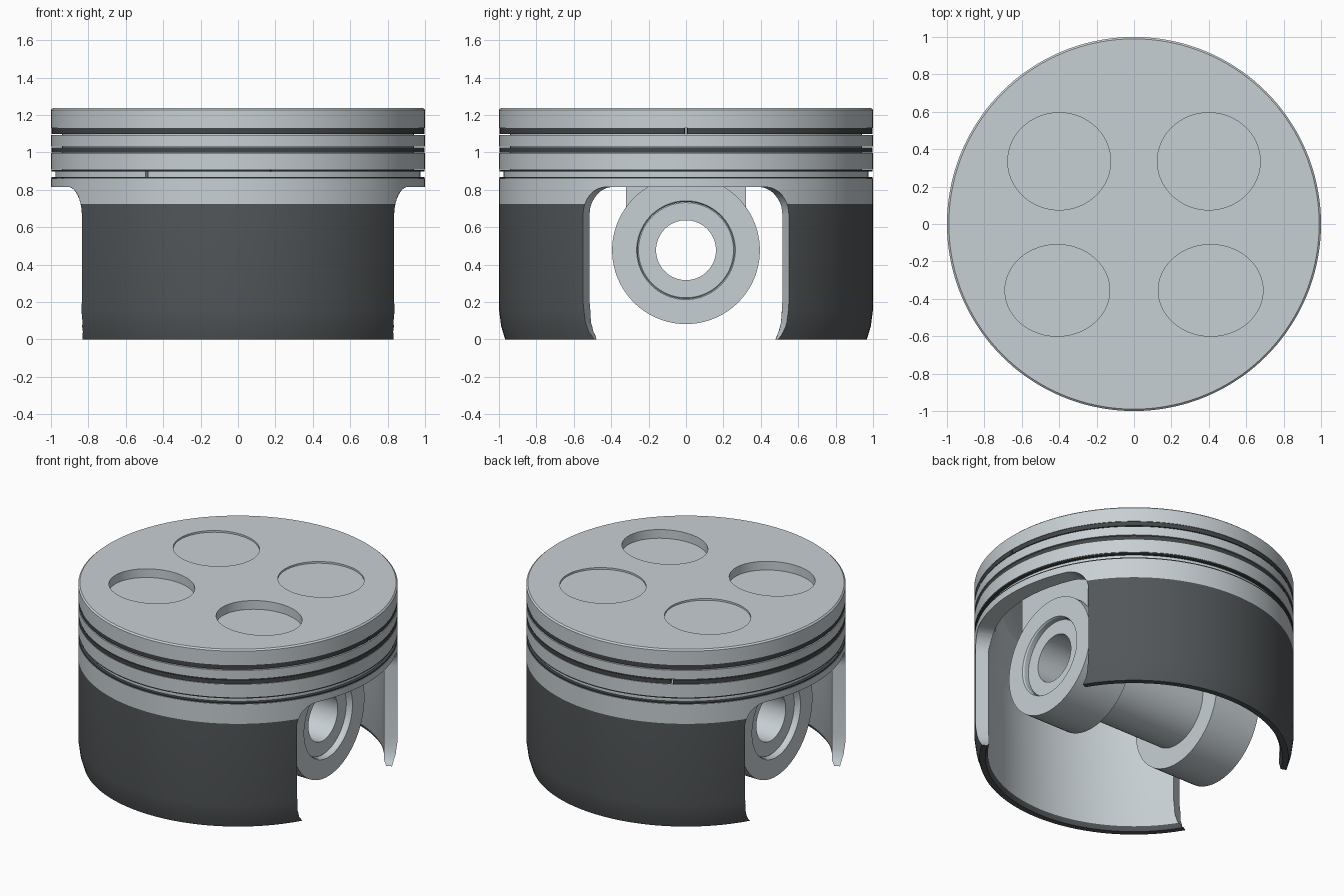
import bpy, bmesh, math
from mathutils import Matrix

cube = bpy.data.objects.get("Cube")
if cube:
    bpy.data.objects.remove(cube, do_unlink=True)


def material(name, rgb):
    m = bpy.data.materials.new(name)
    m.use_nodes = True
    m.diffuse_color = (*rgb, 1)
    m.node_tree.nodes["Principled BSDF"].inputs["Base Color"].default_value = (*rgb, 1)
    return m


METAL = material("brushed aluminium", (0.575, 0.63, 0.66))
COAT = material("dark skirt coating", (0.085, 0.094, 0.10))
RING = material("ring steel", (0.055, 0.061, 0.062))
TO_X = Matrix.Rotation(math.pi / 2, 4, 'Y')  # turns the lathe axis onto x
TOP = 1.236
PIN_Z = 0.477


def finish(name, bm, mats):
    bmesh.ops.remove_doubles(bm, verts=bm.verts, dist=1e-5)
    bmesh.ops.recalc_face_normals(bm, faces=bm.faces)
    mesh = bpy.data.meshes.new(name)
    bm.to_mesh(mesh)
    bm.free()
    for m in mats:
        mesh.materials.append(m)
    ob = bpy.data.objects.new(name, mesh)
    bpy.context.collection.objects.link(ob)
    return ob


def smooth(ob):
    bpy.ops.object.select_all(action='DESELECT')
    ob.select_set(True)
    bpy.context.view_layer.objects.active = ob
    bpy.ops.object.shade_smooth_by_angle(angle=math.radians(30))


def lathe(name, profile, mats=(METAL,), n=144, closed=True, gap=0, at=0, matrix=None, rule=None):
    """Turn (radius, height) points around z; a gap leaves a split ring centred on angle at."""
    bm = bmesh.new()
    steps = n + 1 if gap else n
    rows = []
    for i in range(steps):
        a = at + gap / 2 + (2 * math.pi - gap) * i / n
        rows.append([bm.verts.new((r * math.cos(a), r * math.sin(a), z)) for r, z in profile])
    count = len(profile)
    for i in range(n):
        a, b = rows[i], rows[(i + 1) % steps]
        for j in range(count if closed else count - 1):
            k = (j + 1) % count
            if profile[j][0] == 0:
                corners = (a[j], b[k], a[k])
            elif profile[k][0] == 0:
                corners = (a[j], b[j], a[k])
            else:
                corners = (a[j], b[j], b[k], a[k])
            face = bm.faces.new(corners)
            if rule:
                face.material_index = rule(profile[j], profile[k])
    if gap:
        bm.faces.new(rows[0])
        bm.faces.new(rows[-1])
    if matrix:
        bm.transform(matrix)
    return finish(name, bm, mats)


def prism(name, outline, x0, x1, s0=1, s1=1):
    """Sweep a (y, z) outline along x, with a y scale at each end."""
    bm = bmesh.new()
    ends = [[bm.verts.new((x, y * s, z)) for y, z in outline] for x, s in ((x0, s0), (x1, s1))]
    bm.faces.new(ends[0])
    bm.faces.new(ends[1])
    for i in range(len(outline)):
        k = (i + 1) % len(outline)
        bm.faces.new((ends[0][i], ends[0][k], ends[1][k], ends[1][i]))
    return finish(name, bm, (METAL,))


def cut(target, cutter):
    cutter.hide_render = True
    mod = target.modifiers.new("cut", 'BOOLEAN')
    mod.operation, mod.solver, mod.object = 'DIFFERENCE', 'EXACT', cutter
    bpy.ops.object.select_all(action='DESELECT')
    bpy.context.view_layer.objects.active = target
    target.select_set(True)
    bpy.ops.object.modifier_apply(modifier=mod.name)
    bpy.data.objects.remove(cutter, do_unlink=True)


# Crown and skirt: one turned shell with three ring grooves and a deep hollow
grooves = [(1.13, 1.093), (1.032, 0.997), (0.908, 0.86)]
outer = [(0, TOP), (0.99, TOP), (1, TOP - 0.009)]
for top, low in grooves:
    outer += [(1, top), (0.94, top), (0.94, low), (1, low)]
outer += [(1, 0.725), (1, 0.16), (0.988, 0.07), (0.967, 0), (0.93, 0), (0.915, 0.03)]
inner = [(0.915, 0.72), (0.895, 0.80), (0.87, 0.88), (0.855, 0.98), (0.82, 1.05), (0.75, 1.09), (0, 1.09)]


def coated(p, q):
    return int(max(p[1], q[1]) < 0.73 and min(p[0], q[0]) > 0.91 and q[1] < 0.2 and p[1] > q[1]
               or max(p[1], q[1]) < 0.04)


body = lathe("crown_and_skirt", outer + inner, (METAL, COAT), closed=False, rule=coated)

# Side windows: arched openings that flare outward
half = [(0.46, -0.05), (0.493, 0), (0.522, 0.04), (0.54, 0.09), (0.55, 0.2)]
half += [(0.40 + 0.15 * math.cos(t * math.pi / 20), 0.665 + 0.15 * math.sin(t * math.pi / 20))
         for t in range(11)]
window = half + [(-y, z) for y, z in reversed(half)]
for side in (1, -1):
    scale = [1 + 0.8 * (x - 0.835) for x in (0.6, 1.1)]
    cut(body, prism("window_cutter", window, side * 0.6, side * 1.1, *scale))

# Valve pockets in the crown: deeper at the front, very shallow at the back
for cx, cy, rx, ry, depth in ((0.41, -0.355, 0.28, 0.245, 0.06), (0.40, 0.335, 0.275, 0.26, 0.012)):
    for side in (1, -1):
        place = Matrix.Translation((side * cx, cy, TOP)) @ Matrix.Diagonal((rx, ry, 1, 1))
        cut(body, lathe("pocket_cutter", [(0, 0.1), (1, 0.1), (1, -depth), (0, -depth)],
                        n=72, closed=False, matrix=place))
smooth(body)


def ring(name, r0, r1, z0, z1, mat, at):
    smooth(lathe(name, [(r0, z0), (r1, z0), (r1, z1), (r0, z1)], (mat,), gap=0.014, at=math.radians(at)))


# Split piston rings
ring("top_compression_ring", 0.93, 0.998, 1.099, 1.129, RING, 0)
ring("second_compression_ring", 0.93, 0.998, 0.998, 1.026, RING, 120)
ring("lower_oil_rail", 0.93, 0.998, 0.861, 0.869, RING, 200)
ring("upper_oil_rail", 0.93, 0.998, 0.899, 0.907, RING, 280)
ring("oil_ring_expander", 0.93, 0.975, 0.869, 0.899, METAL, 240)

# Pin bosses hanging from the crown on webs
to_pin = Matrix.Translation((0, 0, PIN_Z)) @ TO_X
web = [(0.32, 1.11)]
web += [(0.382 * math.cos(a), PIN_Z + 0.382 * math.sin(a))
        for a in (math.radians(33 + 114 * i / 16) for i in range(17))]
web += [(-0.32, 1.11)]
for side, label in ((1, "left"), (-1, "right")):
    boss = [(0.258, 0.345), (0.395, 0.345), (0.395, 0.69), (0.264, 0.69), (0.258, 0.68)]
    smooth(lathe(label + "_pin_boss", [(r, side * x) for r, x in boss], n=96, matrix=to_pin))
    smooth(prism(label + "_boss_web", web, side * 0.345, side * 0.645))

# Hollow wrist pin
pin = [(0.16, -0.65), (0.254, -0.65), (0.259, -0.645), (0.259, 0.645), (0.254, 0.65), (0.16, 0.65)]
smooth(lathe("wrist_pin", pin, n=96, matrix=to_pin))
